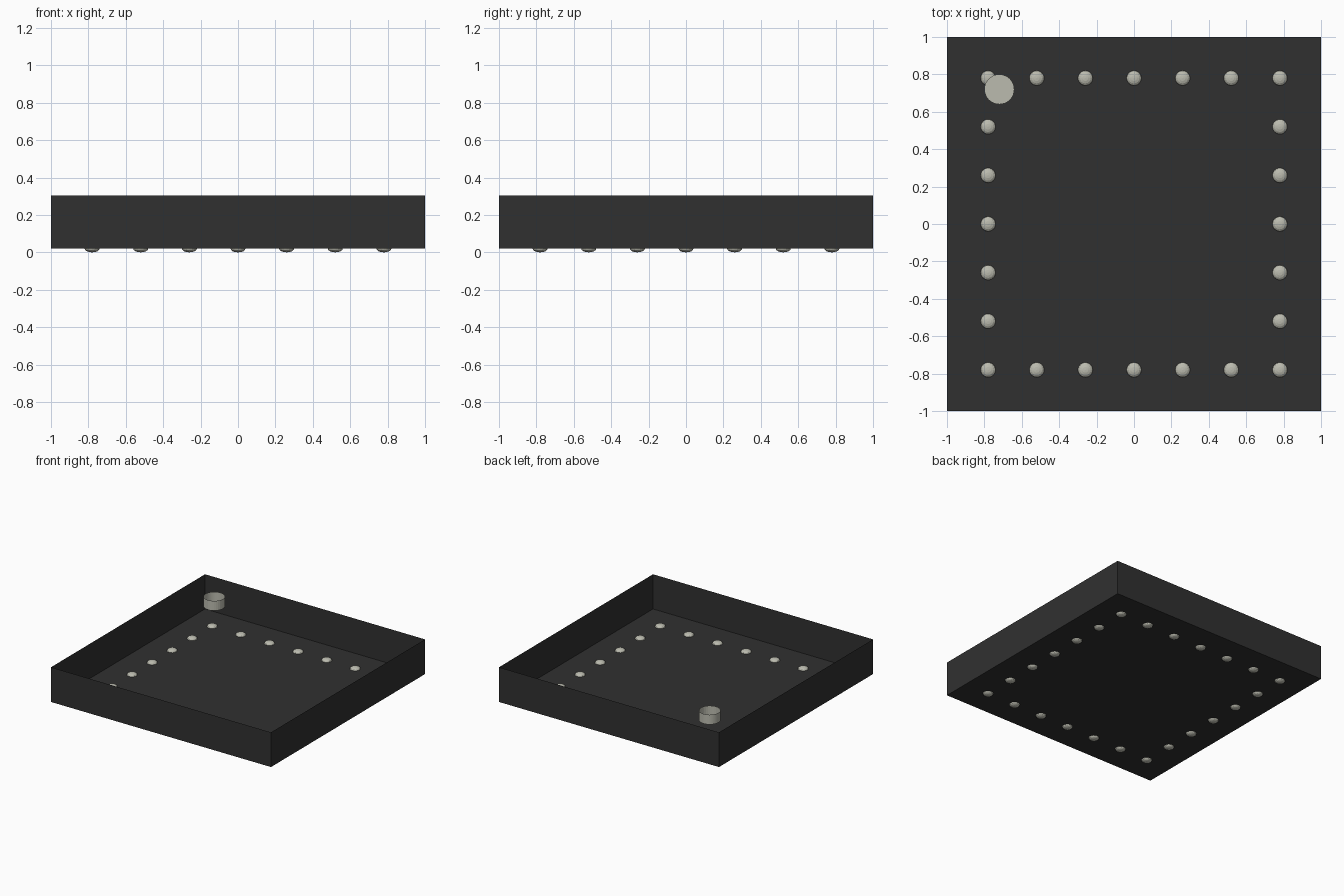
import bpy, bmesh
from mathutils import Matrix

cube = bpy.data.objects.get("Cube")
if cube:
    bpy.data.objects.remove(cube, do_unlink=True)

FLOOR, RIM = 0.02, 0.305


def material(name, color):
    m = bpy.data.materials.new(name)
    m.use_nodes = True
    m.diffuse_color = (*color, 1)
    m.node_tree.nodes["Principled BSDF"].inputs["Base Color"].default_value = (*color, 1)
    return m


def add_object(name, bm, mat, smooth=False):
    mesh = bpy.data.meshes.new(name)
    bm.to_mesh(mesh)
    bm.free()
    obj = bpy.data.objects.new(name, mesh)
    bpy.context.collection.objects.link(obj)
    mesh.materials.append(mat)
    for p in mesh.polygons:
        p.use_smooth = smooth
    return obj


charcoal = material("charcoal", (0.03, 0.03, 0.03))
warm_grey = material("warm_grey", (0.5, 0.5, 0.43))

# Tray: thin-walled box without a lid
bm = bmesh.new()
bmesh.ops.create_cube(bm, size=2)
for v in bm.verts:
    v.co.z = RIM if v.co.z > 0 else FLOOR
lid = [f for f in bm.faces if f.normal.z > 0.5]
bmesh.ops.delete(bm, geom=lid, context='FACES_ONLY')

# Round holes along the floor edge, each filled by a shallow bowl
add_object("tray", bm, charcoal)

step = 0.26
for i in range(-3, 4):
    for j in range(-3, 4):
        if max(abs(i), abs(j)) == 3:
            bm = bmesh.new()
            bmesh.ops.create_uvsphere(
                bm, u_segments=16, v_segments=8, radius=0.04,
                matrix=Matrix.Translation((i * step, j * step, FLOOR)) @ Matrix.Diagonal((1, 1, 0.5, 1)))
            add_object("stud", bm, warm_grey)

# Small cup hanging level with the rim in the back right corner
bm = bmesh.new()
bmesh.ops.create_cone(bm, cap_ends=True, segments=32, radius1=0.08, radius2=0.08, depth=0.08,
                      matrix=Matrix.Translation((-0.72, 0.72, RIM - 0.04)))
top = [f for f in bm.faces if f.normal.z > 0.5]
bmesh.ops.delete(bm, geom=top, context='FACES_ONLY')
add_object("cup", bm, warm_grey)
